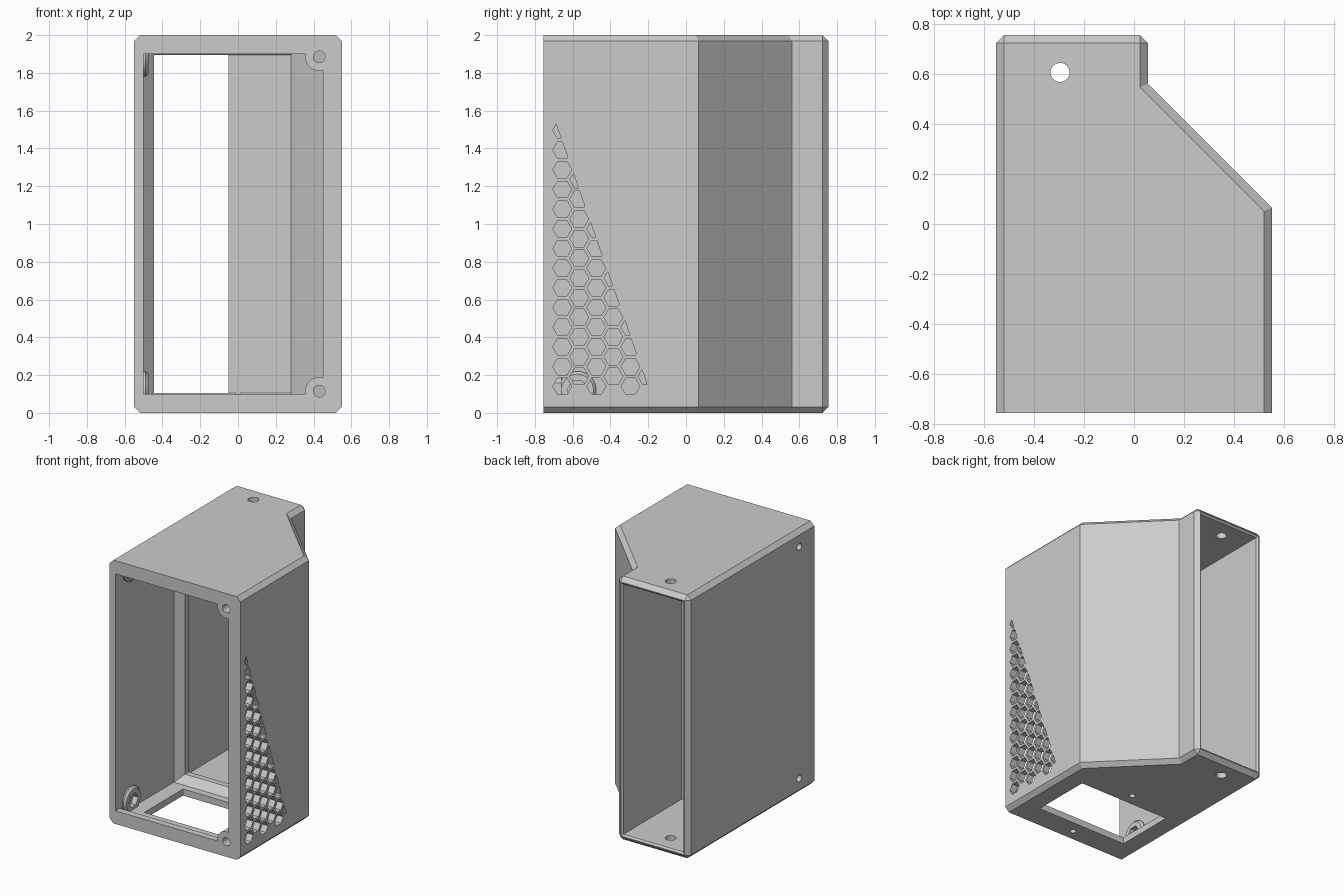
import bpy
import bmesh
from math import cos, sin, pi, radians

if "Cube" in bpy.data.objects:
    bpy.data.objects.remove(bpy.data.objects["Cube"], do_unlink=True)

grey = bpy.data.materials.new("plain grey")
grey.use_nodes = True
grey.diffuse_color = (0.6, 0.6, 0.6, 1)
grey.node_tree.nodes["Principled BSDF"].inputs["Base Color"].default_value = grey.diffuse_color

PLACE = {"X": lambda u, v, h: (h, u, v),
         "Y": lambda u, v, h: (u, h, v),
         "Z": lambda u, v, h: (u, v, h)}


def ngon(u, v, r, n=32):
    return [(u + r * cos(2 * pi * i / n), v + r * sin(2 * pi * i / n)) for i in range(n)]


def rect(u0, u1, v0, v1):
    return [(u0, v0), (u1, v0), (u1, v1), (u0, v1)]


def loft(bm, sections, axis):
    """Closed solid through matching outlines, each given as (height, points)."""
    rings = [[bm.verts.new(PLACE[axis](u, v, h)) for u, v in pts] for h, pts in sections]
    bm.faces.new(rings[0])
    bm.faces.new(rings[-1])
    for a, b in zip(rings, rings[1:]):
        for i in range(len(a)):
            j = (i + 1) % len(a)
            bm.faces.new((a[i], a[j], b[j], b[i]))


def prism(bm, pts, lo, hi, axis):
    loft(bm, [(lo, pts), (hi, pts)], axis)


def bevel(bm, rule, size):
    edges = [e for e in bm.edges if rule(e.verts[0].co, e.verts[1].co)]
    bmesh.ops.bevel(bm, geom=edges, offset=size, segments=1, affect='EDGES')


def finish(name, bm):
    bmesh.ops.recalc_face_normals(bm, faces=bm.faces[:])
    mesh = bpy.data.meshes.new(name)
    bm.to_mesh(mesh)
    bm.free()
    mesh.materials.append(grey)
    obj = bpy.data.objects.new(name, mesh)
    bpy.context.scene.collection.objects.link(obj)
    return obj


def solid(name, pts, lo, hi, axis):
    bm = bmesh.new()
    prism(bm, pts, lo, hi, axis)
    return finish(name, bm)


def cut(target, cutter):
    """Subtract the cutter for good, then throw it away."""
    mod = target.modifiers.new("cut", 'BOOLEAN')
    mod.operation = 'DIFFERENCE'
    mod.solver = 'EXACT'
    mod.object = cutter
    bpy.context.view_layer.update()
    with bpy.context.temp_override(object=target, active_object=target):
        bpy.ops.object.modifier_apply(modifier=mod.name)
    bpy.data.objects.remove(cutter, do_unlink=True)


def same(a, b):
    return abs(a - b) < 1e-4


# Outer shell: chamfered everywhere except around the open front
BACK = 0.755
outline = [(-0.55, -BACK), (0.55, -BACK), (0.55, 0.065),
           (0.055, 0.56), (0.055, BACK), (-0.55, BACK)]
bm = bmesh.new()
prism(bm, outline, 0, 2, "Z")
bmesh.ops.recalc_face_normals(bm, faces=bm.faces[:])


def shell_edge(a, b):
    if same(a.y, -BACK) and same(b.y, -BACK):
        return False
    return same(a.z, b.z) or (same(a.y, BACK) and same(b.y, BACK))


bevel(bm, shell_edge, 0.032)
housing = finish("housing", bm)

# Main cavity, narrowing through a sloped lip towards the rear
bm = bmesh.new()
prism(bm, [(-0.5, -0.705), (0.5, -0.705), (0.5, -0.22), (0.28, 0), (-0.5, 0)], 0.05, 1.95, "Z")
bmesh.ops.recalc_face_normals(bm, faces=bm.faces[:])


def lip_edge(a, b):
    return same(a.y, 0) and same(b.y, 0) and (same(a.z, b.z) or a.x < 0)


bevel(bm, lip_edge, 0.055)
cavity = finish("cavity_cutter", bm)
rim = solid("rim_cutter", rect(-0.5, 0.45, 0.1, 1.9), -0.9, -0.69, "Y")

# Screw bosses are left standing by taking them out of the cutters
for z in (0.115, 1.885):
    for cutter in (rim, cavity):
        cut(cutter, solid("boss", ngon(0.43, z, 0.075), -1.0, -0.66, "Y"))
for z in (0.12, 1.88):
    bm = bmesh.new()
    loft(bm, [(-0.6, ngon(-0.575, z, 0.1)), (-0.49, ngon(-0.575, z, 0.1)),
              (-0.475, ngon(-0.575, z, 0.085))], "X")
    cut(cavity, finish("side_boss", bm))
cut(housing, cavity)
cut(housing, rim)

# Lip opening and rear channel with a slightly flared mouth
cut(housing, solid("lip_cutter", rect(-0.445, -0.05, 0.105, 1.895), -0.1, 0.1, "Y"))


def channel(g):
    return rect(-0.5 - g, 0.005 + g, 0.05 - g, 1.95 + g)


bm = bmesh.new()
loft(bm, [(0.045, channel(0)), (0.743, channel(0)), (0.773, channel(0.03))], "Y")
cut(housing, finish("channel_cutter", bm))

# Floor socket opening with its screw holes, and the rear holes top and bottom
cut(housing, solid("socket_cutter", rect(-0.385, 0.385, -0.575, -0.11), -0.1, 0.08, "Z"))
for y in (-0.67, -0.02):
    cut(housing, solid("socket_hole", ngon(0, y, 0.022, 24), -0.1, 0.2, "Z"))
cut(housing, solid("rear_hole", ngon(-0.295, 0.605, 0.038), -0.1, 2.1, "Z"))

# Boss holes and hexagonal nut pockets
for z in (0.115, 1.885):
    cut(housing, solid("boss_hole", ngon(0.43, z, 0.031, 24), -0.9, -0.6, "Y"))
for z in (0.12, 1.88):
    cut(housing, solid("side_hole", ngon(-0.575, z, 0.026, 24), -0.7, -0.4, "X"))
    cut(housing, solid("nut_pocket", ngon(-0.575, z, 0.055, 6), -0.515, -0.4, "X"))


# Honeycomb vent, trimmed to a triangle
def clip(pts, a, b, c):
    """Keep the part of a polygon where a*u + b*v <= c."""
    out = []
    for p, q in zip(pts, pts[1:] + pts[:1]):
        dp, dq = a * p[0] + b * p[1] - c, a * q[0] + b * q[1] - c
        if dp <= 0:
            out.append(p)
        if dp * dq < 0:
            t = dp / (dp - dq)
            out.append((p[0] + t * (q[0] - p[0]), p[1] + t * (q[1] - p[1])))
    return out


SLOPE, PITCH = 2.86, 0.1042
bm = bmesh.new()
for col in range(6):
    for row in range(15):
        y = -0.655 + col * PITCH * sin(pi / 3)
        z = 0.141 + (row + 0.5 * (col % 2)) * PITCH
        cell = clip(ngon(y, z, 0.05, 6), 0, -1, -0.1)
        cell = clip(cell, SLOPE, 1, 0.1 - SLOPE * 0.188)
        if len(cell) > 2:
            prism(bm, cell, 0.49, 0.6, "X")
cut(housing, finish("vent_cutter", bm))

# Smooth the round holes, keep every real edge sharp
bpy.ops.object.select_all(action='DESELECT')
housing.select_set(True)
bpy.context.view_layer.objects.active = housing
bpy.ops.object.shade_smooth_by_angle(angle=radians(20))
